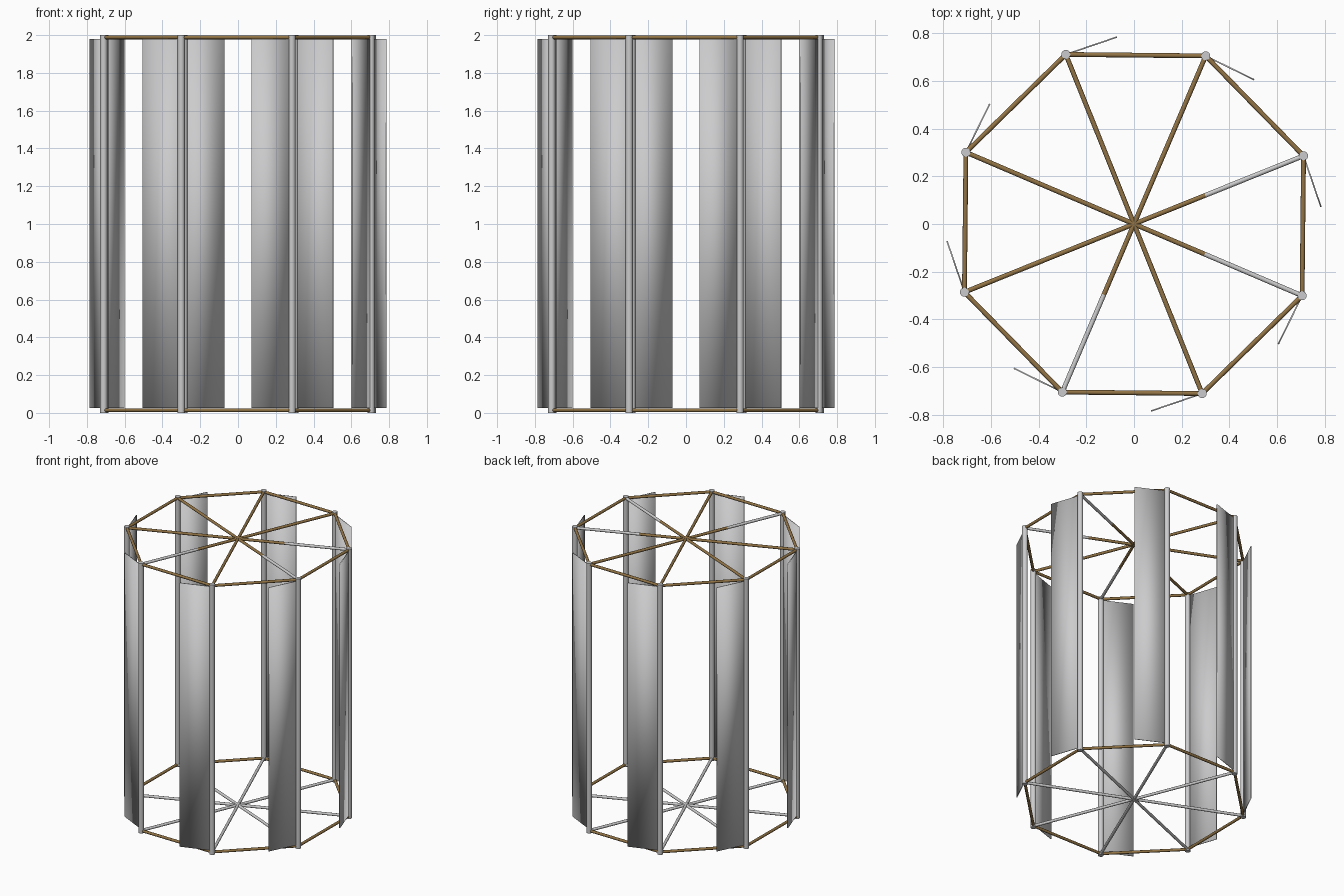
import bpy, math
from mathutils import Vector

if "Cube" in bpy.data.objects:
    bpy.data.objects.remove(bpy.data.objects["Cube"])

N, R, START = 8, 0.766, math.radians(21.9)


def material(name, rgb):
    m = bpy.data.materials.new(name)
    m.diffuse_color = (*rgb, 1)
    m.use_nodes = True
    m.node_tree.nodes["Principled BSDF"].inputs["Base Color"].default_value = m.diffuse_color
    return m


GREY = material("light grey metal", (0.60, 0.60, 0.61))
BROWN = material("bronze brown", (0.29, 0.175, 0.06))


def polar(r, a, z):
    return Vector((r * math.cos(a), r * math.sin(a), z))


def rod(name, a, b, radius, mat, sides=16):
    d = b - a
    bpy.ops.mesh.primitive_cylinder_add(vertices=sides, radius=radius, depth=d.length, location=(a + b) / 2)
    o = bpy.context.object
    o.rotation_euler = d.to_track_quat('Z', 'Y').to_euler()
    o.name = name
    o.data.materials.append(mat)
    bpy.ops.object.shade_smooth_by_angle(angle=math.radians(40))
    return o


def panel(name, a, b, z0, z1, thick):
    d = b - a
    bpy.ops.mesh.primitive_cube_add(size=1, location=((a.x + b.x) / 2, (a.y + b.y) / 2, (z0 + z1) / 2))
    o = bpy.context.object
    o.name = name
    o.scale = (d.length, thick, z1 - z0)
    bpy.ops.object.transform_apply(location=False, rotation=False, scale=True)
    o.rotation_euler.z = math.atan2(d.y, d.x)
    o.data.materials.append(GREY)
    bpy.ops.object.shade_smooth()


ZB, ZT = 0.014, 1.988
half_grey = {0, 5, 7}   # top spokes whose outer part is bare metal

for i in range(N):
    a = START + i * math.tau / N
    nxt = a + math.tau / N

    # upright post
    rod("post", polar(R, a, 0), polar(R, a, 2), 0.019, GREY)

    # angled blade fixed to the post
    panel("blade", polar(R, a, 0), polar(0.787, a - math.radians(16.7), 0), 0.025, 1.98, 0.006)

    # ring rails
    for z, label in ((ZB, "bottom_rail"), (ZT, "top_rail")):
        rod(label, polar(R, a, z), polar(R, nxt, z), 0.010, BROWN, 12)

    # spokes
    rod("bottom_spoke", polar(0, a, ZB), polar(R, a, ZB), 0.010, GREY, 12)
    split = 0.42 * R if i in half_grey else R
    rod("top_spoke", polar(0, a, ZT), polar(split, a, ZT), 0.010, BROWN, 12)
    if i in half_grey:
        rod("top_spoke_outer", polar(split, a, ZT), polar(R, a, ZT), 0.010, GREY, 12)
